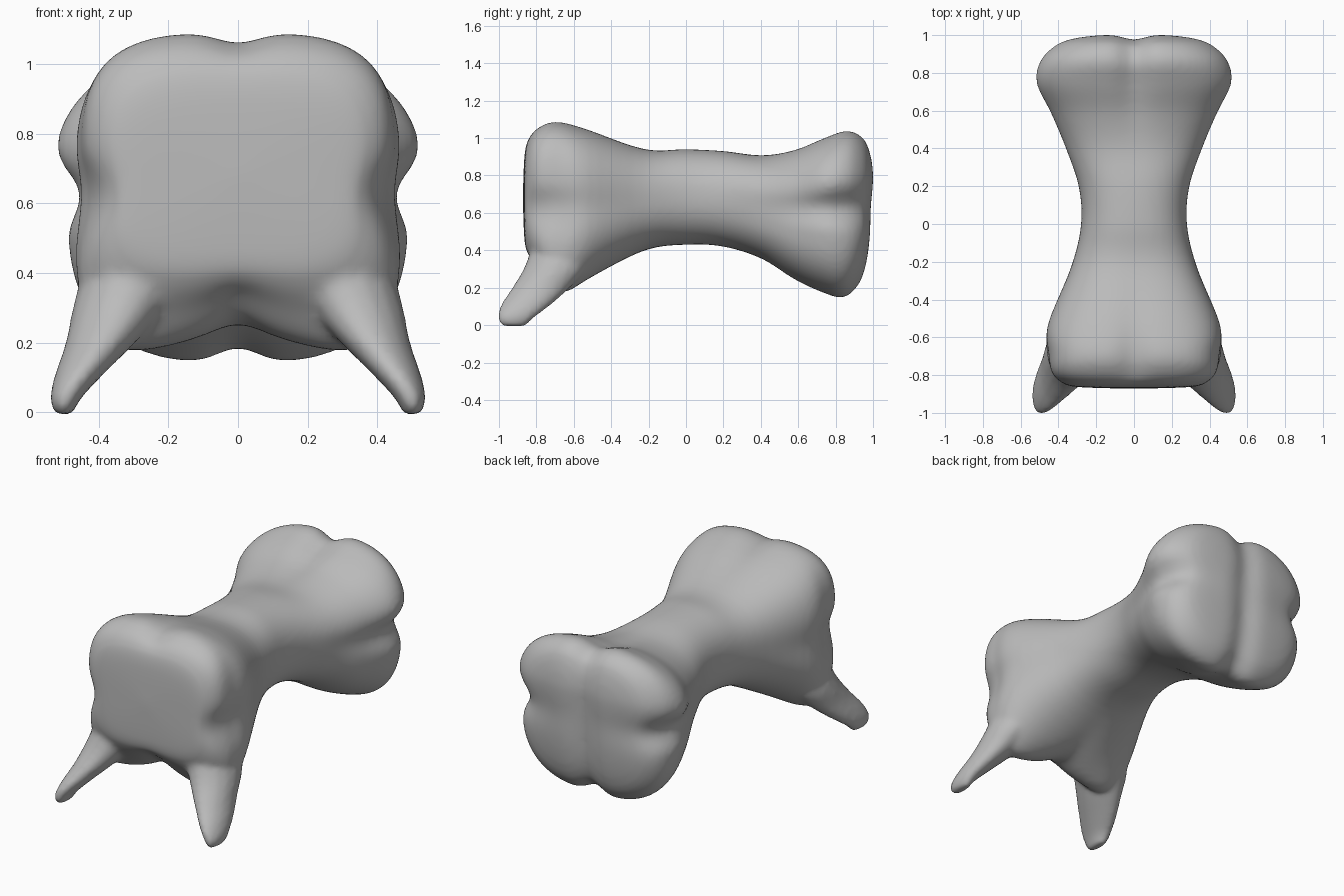
import bpy, bmesh, math
from mathutils import Vector

cube = bpy.data.objects.get("Cube")
if cube:
    bpy.data.objects.remove(cube)

SIDES = 80

mat = bpy.data.materials.new("bone grey")
mat.use_nodes = True
GREY = (0.5, 0.5, 0.5, 1)
mat.diffuse_color = GREY
mat.node_tree.nodes["Principled BSDF"].inputs["Base Color"].default_value = GREY


def spline(rows, steps):
    """Catmull-Rom interpolation of rows of numbers."""
    rows = [rows[0]] + rows + [rows[-1]]
    out = []
    for a, b, c, d in zip(rows, rows[1:], rows[2:], rows[3:]):
        for k in range(steps):
            t = k / steps
            out.append([q + t / 2 * (r - p + t * (2 * p - 5 * q + 4 * r - s + t * (3 * (q - r) + s - p)))
                        for p, q, r, s in zip(a, b, c, d)])
    return out + [rows[-1]]


def loft(bm, rings):
    loops = [[bm.verts.new(p) for p in ring] for ring in rings]
    for a, b in zip(loops, loops[1:]):
        for i in range(len(a)):
            j = (i + 1) % len(a)
            bm.faces.new((a[i], a[j], b[j], b[i]))
    bm.faces.new(loops[0][::-1])
    bm.faces.new(loops[-1])


def bump(v, size):
    return math.exp(-(v / size) ** 2)


def body_ring(y, upper, lower, top, bottom, square, side_notch, mid_notch):
    """Rounded box section, pinched at the sides and along the mid line."""
    mid, ring = (top + bottom) / 2, []
    for i in range(SIDES):
        a = math.tau * (i + 0.5) / SIDES
        u, v = math.cos(a), math.sin(a)
        r = (abs(u) ** square + abs(v) ** square) ** (-1 / square)
        u, v = u * r, v * r
        blend = min(1, max(0, (v + 0.3) / 0.6))
        x = u * (lower + (upper - lower) * blend)
        z = mid + v * (top - bottom) / 2 * (1 - mid_notch * bump(x, 0.08))
        x *= 1 - side_notch * bump(z - 0.63, 0.09)
        # The underside sweeps down into the feet
        z += min(0, v) * 0.15 * abs(x / 0.4) ** 1.5 * bump(y + 0.68, 0.15)
        # Grooves that part the four rear lobes
        back = min(1, max(0, (y - 0.75) / 0.2))
        groove = 0.028 * bump(x, 0.08) + 0.04 * abs(x) * bump(z - 0.63, 0.1)
        lean = 0.06 * max(0, 0.8 - z)
        ring.append(Vector((x, y - back * (groove + lean), z)))
    return ring


# y, upper half width, lower half width, top, bottom, squareness, side notch, mid notch
body = [
    [-0.872, 0.02, 0.02, 0.70, 0.66, 3.0, 0, 0],
    [-0.863, 0.30, 0.30, 0.91, 0.45, 3.2, 0.02, 0.00],
    [-0.84, 0.385, 0.385, 1.00, 0.38, 3.4, 0.08, 0.02],
    [-0.785, 0.438, 0.445, 1.06, 0.32, 3.5, 0.11, 0.06],
    [-0.69, 0.455, 0.47, 1.09, 0.24, 3.4, 0.08, 0.07],
    [-0.53, 0.46, 0.46, 1.05, 0.25, 3.0, 0.03, 0.03],
    [-0.22, 0.33, 0.33, 0.94, 0.40, 2.5, 0, 0],
    [0.00, 0.28, 0.28, 0.94, 0.43, 2.3, 0, 0],
    [0.20, 0.295, 0.29, 0.93, 0.42, 2.3, 0, 0],
    [0.40, 0.37, 0.355, 0.91, 0.355, 2.5, 0.02, 0.01],
    [0.58, 0.46, 0.43, 0.94, 0.24, 2.7, 0.07, 0.04],
    [0.74, 0.54, 0.485, 1.005, 0.165, 2.8, 0.13, 0.08],
    [0.86, 0.52, 0.48, 1.045, 0.14, 2.8, 0.15, 0.10],
    [0.945, 0.44, 0.43, 1.01, 0.19, 2.8, 0.13, 0.09],
    [0.985, 0.34, 0.34, 0.93, 0.28, 2.8, 0.08, 0.04],
    [1.004, 0.18, 0.18, 0.82, 0.42, 2.5, 0.03, 0],
    [1.006, 0.02, 0.02, 0.68, 0.64, 2.5, 0, 0],
]
# Foot: x, y, z, half width, half depth
foot = [
    [0.50, -0.92, -0.006, 0.025, 0.065],
    [0.495, -0.91, 0.04, 0.045, 0.10],
    [0.455, -0.855, 0.11, 0.07, 0.135],
    [0.395, -0.775, 0.20, 0.10, 0.155],
    [0.33, -0.69, 0.32, 0.14, 0.17],
    [0.26, -0.66, 0.48, 0.16, 0.15],
]

bm = bmesh.new()
loft(bm, [body_ring(*row) for row in spline(body, 5)])
for side in (1, -1):
    loft(bm, [[Vector((side * (x + rx * math.cos(math.tau * i / 16)),
                       y + ry * math.sin(math.tau * i / 16), z)) for i in range(16)]
              for x, y, z, rx, ry in spline(foot, 4)])
bmesh.ops.recalc_face_normals(bm, faces=bm.faces[:])

mesh = bpy.data.meshes.new("vertebra")
bm.to_mesh(mesh)
bm.free()
bone = bpy.data.objects.new("vertebra", mesh)
bpy.context.collection.objects.link(bone)
mesh.materials.append(mat)

# Fuse the feet into the body and soften the joins
fuse = bone.modifiers.new("fuse", "REMESH")
fuse.mode = "VOXEL"
fuse.voxel_size = 0.016
fuse.use_smooth_shade = True
soften = bone.modifiers.new("soften", "SMOOTH")
soften.factor = 0.5
soften.iterations = 6
